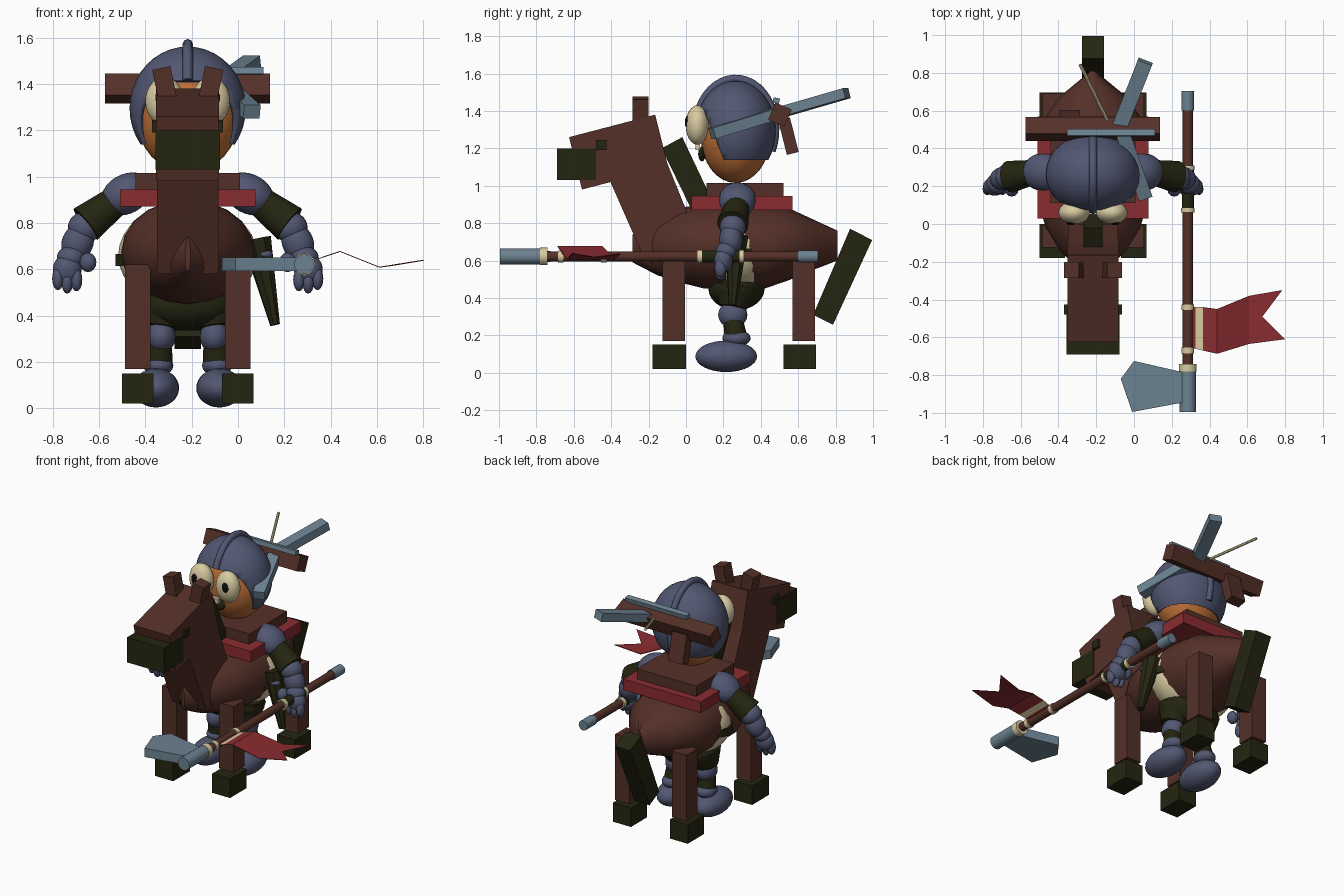
import bpy, bmesh, math
from mathutils import Matrix, Vector

if "Cube" in bpy.data.objects:
    bpy.data.objects.remove(bpy.data.objects["Cube"])

C = -0.217  # rider and horse centre line


def material(name, srgb):
    m = bpy.data.materials.new(name)
    m.diffuse_color = [(v / 255 / 12.92 if v < 11 else ((v / 255 + .055) / 1.055) ** 2.4) for v in srgb] + [1]
    m.use_nodes = True
    m.node_tree.nodes["Principled BSDF"].inputs["Base Color"].default_value = m.diffuse_color
    return m


BROWN = material("wood brown", (84, 48, 39))
GREEN = material("dark olive", (37, 37, 17))
SLATE = material("slate blue", (82, 87, 114))
CREAM = material("cream", (216, 203, 162))
RED = material("cloth red", (138, 44, 48))
SKIN = material("orange skin", (190, 112, 55))
STEEL = material("steel grey", (108, 130, 145))
BLACK = material("pupil black", (14, 14, 12))


def finish(name, bm, mat, smooth=True):
    bmesh.ops.recalc_face_normals(bm, faces=bm.faces)
    me = bpy.data.meshes.new(name)
    bm.to_mesh(me)
    bm.free()
    me.materials.append(mat)
    for p in me.polygons:
        p.use_smooth = smooth
    if smooth:
        me.set_sharp_from_angle(angle=math.radians(40))
    ob = bpy.data.objects.new(name, me)
    bpy.context.collection.objects.link(ob)
    return ob


def ball(name, loc, r, mat, rot=0, seg=24):
    bm = bmesh.new()
    mx = Matrix.Translation(loc) @ Matrix.Rotation(rot, 4, 'Y') @ Matrix.Diagonal((*r, 1))
    bmesh.ops.create_uvsphere(bm, u_segments=seg, v_segments=seg * 2 // 3, radius=1, matrix=mx)
    return finish(name, bm, mat)


def box(name, lo, hi, mat, rot=0, axis='X'):
    lo, hi = Vector(lo), Vector(hi)
    bm = bmesh.new()
    mx = Matrix.Translation((lo + hi) / 2) @ Matrix.Rotation(rot, 4, axis) @ Matrix.Diagonal((*(hi - lo), 1))
    bmesh.ops.create_cube(bm, size=1, matrix=mx)
    return finish(name, bm, mat, False)


def rod(name, a, b, r0, r1, mat, seg=16):
    a, b = Vector(a), Vector(b)
    bm = bmesh.new()
    mx = Matrix.Translation((a + b) / 2) @ (b - a).to_track_quat('Z', 'Y').to_matrix().to_4x4()
    bmesh.ops.create_cone(bm, cap_ends=True, segments=seg, radius1=r0, radius2=r1, depth=(b - a).length, matrix=mx)
    return finish(name, bm, mat)


def plank(name, a, b, w, h, mat):
    a, b = Vector(a), Vector(b)
    bm = bmesh.new()
    mx = Matrix.Translation((a + b) / 2) @ (b - a).to_track_quat('Y', 'Z').to_matrix().to_4x4()
    bmesh.ops.create_cube(bm, size=1, matrix=mx @ Matrix.Diagonal((w, (b - a).length, h, 1)))
    return finish(name, bm, mat, False)


def prism(name, pts, offset, mat):
    """Extrude a polygon of 3D points along an offset."""
    bm = bmesh.new()
    f = bm.faces.new([bm.verts.new(p) for p in pts])
    ext = bmesh.ops.extrude_face_region(bm, geom=[f])
    bmesh.ops.translate(bm, vec=offset, verts=[v for v in ext['geom'] if isinstance(v, bmesh.types.BMVert)])
    return finish(name, bm, mat, False)


def side_slab(name, pts, half, mat):
    return prism(name, [(C - half, y, z) for y, z in pts], (2 * half, 0, 0), mat)


# Horse barrel: rings of (y, half width, bottom, top)
rings = [(-.285, .012, .59, .74), (-.15, .17, .52, .83), (-.02, .25, .48, .885), (.1, .285, .45, .9),
         (.42, .29, .45, .9), (.55, .265, .495, .88), (.68, .17, .55, .82), (.81, .012, .60, .76)]
bm, N, prev = bmesh.new(), 20, None
for y, w, lo, hi in rings:
    cur = [bm.verts.new((C + w * math.cos(math.tau * i / N), y, (lo + hi) / 2 + (hi - lo) / 2 * math.sin(math.tau * i / N)))
           for i in range(N)]
    if prev:
        for i in range(N):
            bm.faces.new((prev[i], prev[i - 1], cur[i - 1], cur[i]))
    else:
        bm.faces.new(cur)
    prev = cur
bm.faces.new(prev)
finish("horse_body", bm, BROWN)

# Horse neck, head, mane and tail
side_slab("horse_neck", [(-.47, 1.17), (-.21, .58), (.07, .70), (-.165, 1.28)], .133, BROWN)
side_slab("horse_head", [(-.625, 1.26), (-.165, 1.38), (-.095, 1.10), (-.556, .98)], .136, BROWN)
side_slab("mane", [(-.13, 1.20), (-.02, 1.26), (.16, .88), (.05, .83)], .05, GREEN)
side_slab("tail", [(.877, .77), (.995, .71), (.786, .257), (.68, .31)], .057, GREEN)
box("horse_muzzle", (C - .14, -.69, 1.03), (C + .14, -.48, 1.2), GREEN)
box("horse_eyes", (C - .153, -.48, 1.19), (C + .153, -.425, 1.245), GREEN)
for s in (-1, 1):
    x = C + s * .1
    box("horse_ear", (x - .04, -.285, 1.33), (x + .04, -.2, 1.47), BROWN, s * .2, 'Y')
    x = C + s * .215
    for y in (-.065, .63):
        box("horse_leg", (x - .055, y - .06, .17), (x + .055, y + .06, .62), BROWN)
        box("hoof", (x - .068, y - .115 if y < 0 else y - .11, .02), (x + .068, y + .065, .15), GREEN)

# Saddle cloth and collar
box("saddle_cloth", (C - .293, .03, .87), (C + .293, .57, .945), RED)
box("collar", (C - .225, .11, .94), (C + .225, .52, 1.015), BROWN)

# Rider torso and hips
ball("torso", (C, .29, .66), (.3, .19, .23), CREAM)
rod("belt", (C, .28, .615), (C, .28, .665), .312, .312, GREEN, 24).matrix_world = (
    Matrix.Translation((0, .28 * .4, 0)) @ Matrix.Diagonal((1, .6, 1, 1)))
ball("shorts", (C, .27, .45), (.21, .15, .115), GREEN)

# Rider limbs
for s in (-1, 1):
    def P(dx, y, z):
        return (C + s * dx, y, z)
    rod("short_leg", P(.1, .27, .46), P(.115, .25, .35), .115, .075, GREEN)
    ball("knee", P(.115, .25, .31), (.063, .078, .07), SLATE)
    rod("shin_band", P(.12, .25, .29), P(.125, .265, .2), .052, .06, GREEN)
    ball("ankle", P(.127, .27, .185), (.065, .075, .045), SLATE)
    ball("foot", P(.137, .215, .088), (.1, .165, .084), SLATE)
    ball("shoulder", P(.265, .275, .925), (.115, .1, .085), SLATE, s * .5)
    rod("sleeve", P(.31, .275, .895), P(.44, .25, .795), .065, .085, GREEN)
    ball("elbow", P(.445, .25, .78), (.072, .07, .068), SLATE)
    ball("forearm", P(.475, .24, .715), (.068, .062, .085), SLATE, -s * .4)
    ball("wrist", P(.505, .215, .65), (.06, .055, .05), SLATE)
    ball("palm", P(.52, .2, .60), (.062, .05, .065), SLATE)
    for dx, z in ((.48, .555), (.52, .545), (.56, .56)):
        ball("finger", P(dx, .185, z), (.025, .032, .05), SLATE, 0, 12)
    ball("thumb", P(.43, .18, .63), (.036, .035, .042), SLATE, 0, 12)

# Rider face
ball("head", (C, .265, 1.26), (.222, .185, .245), SKIN)
for s in (-1, 1):
    ball("eye", (C + s * .1, .06, 1.325), (.083, .062, .105), CREAM)
    ball("pupil", (C + s * .115, .006, 1.34), (.025, .012, .034), BLACK, 0, 12)
box("teeth", (C - .03, .05, 1.19), (C + .03, .075, 1.225), CREAM)
ball("mouth", (C, .085, 1.17), (.06, .02, .04), GREEN, 0, 12)

# Helmet: ellipsoid shell with a cut bottom and face opening
bm = bmesh.new()
bmesh.ops.create_uvsphere(bm, u_segments=32, v_segments=20, radius=1,
                          matrix=Matrix.Translation((C, .265, 1.295)) @ Matrix.Diagonal((.24, .205, .255, 1)))
geo = lambda: bm.verts[:] + bm.edges[:] + bm.faces[:]
bmesh.ops.bisect_plane(bm, geom=geo(), plane_co=(0, 0, 1.145), plane_no=(0, 0, 1), clear_inner=True)
bmesh.ops.bisect_plane(bm, geom=geo(), plane_co=(0, 0, 1.41), plane_no=(0, 0, 1))
bmesh.ops.bisect_plane(bm, geom=geo(), plane_co=(0, .1, 1.41), plane_no=(0, 1, .4))
out = [f for f in bm.faces if (m := f.calc_center_median()).z < 1.41 and m.y < .1 + (1.41 - m.z) * .4]
bmesh.ops.delete(bm, geom=out, context='FACES')
helmet = finish("helmet", bm, SLATE)
mod = helmet.modifiers.new("thickness", 'SOLIDIFY')
mod.thickness, mod.offset = .022, 0

# Helmet crest and brow rim as tubes
def tube(name, pts, r, mat):
    cu = bpy.data.curves.new(name, 'CURVE')
    cu.dimensions, cu.bevel_depth, cu.bevel_resolution, cu.use_fill_caps = '3D', r, 2, True
    sp = cu.splines.new('POLY')
    sp.points.add(len(pts) - 1)
    for p, co in zip(sp.points, pts):
        p.co = (*co, 1)
    sp.use_smooth = True
    cu.materials.append(mat)
    bpy.context.collection.objects.link(bpy.data.objects.new(name, cu))


arc = [math.radians(a) for a in range(-25, 156, 9)]
tube("crest", [(C, .265 + .212 * math.cos(a), 1.3 + .272 * math.sin(a)) for a in arc], .022, SLATE)

# Back-mounted crossbow
box("bow_stock", (C - .357, .455, 1.33), (C + .355, .55, 1.43), BROWN, -.4)
box("bow_grip", (-.395, .515, 1.17), (-.285, .58, 1.36), BROWN, .25)
box("bow_rail", (-.355, .465, 1.44), (.11, .5, 1.47), STEEL, -.2)
plank("bow_limb_rear", (-.09, .48, 1.385), (.06, .86, 1.495), .08, .055, STEEL)
plank("bow_limb_front", (-.06, .48, 1.385), (.06, .14, 1.28), .075, .06, STEEL)
rod("bow_string", (-.285, .845, 1.485), (-.127, .52, 1.4), .009, .009, CREAM, 8)

# Scabbard at the right hip
rod("scabbard", (.08, .27, .73), (.16, .25, .36), .065, .022, GREEN, 8)
ball("hilt", (.115, .24, .665), (.035, .03, .02), SLATE, 0, 12)

# Axe pole along y
X, Z = .285, .622
for name, y0, y1, r, mat in (("pole", -.8, .62, .027, BROWN), ("pole_grip", .07, .3, .032, GREEN),
                             ("pole_end", .6, .705, .033, STEEL), ("axe_socket", -.995, -.78, .043, STEEL),
                             ("pole_ring", -.78, -.74, .047, CREAM), ("pole_ring", -.685, -.655, .033, CREAM),
                             ("pole_ring", -.455, -.425, .033, CREAM), ("pole_ring", .06, .085, .036, CREAM),
                             ("pole_ring", .285, .31, .036, CREAM)):
    rod(name, (X, y0, Z), (X, y1, Z), r, r, mat)
blade = [(.26, -.785), (0, -.725), (-.07, -.82), (-.01, -.995), (.26, -.945)]
prism("axe_blade", [(x, y, .592) for x, y in blade], (0, 0, .06), STEEL)

# Wavy swallow-tailed flag made of thin strips
strips = [(.29, -.66, -.44, .622), (.325, -.66, -.44, .635), (.365, -.67, -.44, .65), (.44, -.687, -.45, .675),
          (.61, -.635, -.38, .607)]
for i, (a, b) in enumerate(zip(strips, strips[1:])):
    quad = [(a[0], a[1], a[3]), (b[0], b[1], b[3]), (b[0], b[2], b[3]), (a[0], a[2], a[3])]
    prism("flag_band" if i == 1 else "flag", quad, (0, 0, .004), CREAM if i == 1 else RED)
mid, notch = (.61, -.5, .607), (.68, -.49, .617)
prism("flag_tail", [(.61, -.635, .607), (.80, -.61, .637), notch, mid], (0, 0, .004), RED)
prism("flag_tail", [mid, notch, (.785, -.35, .635), (.61, -.38, .607)], (0, 0, .004), RED)
